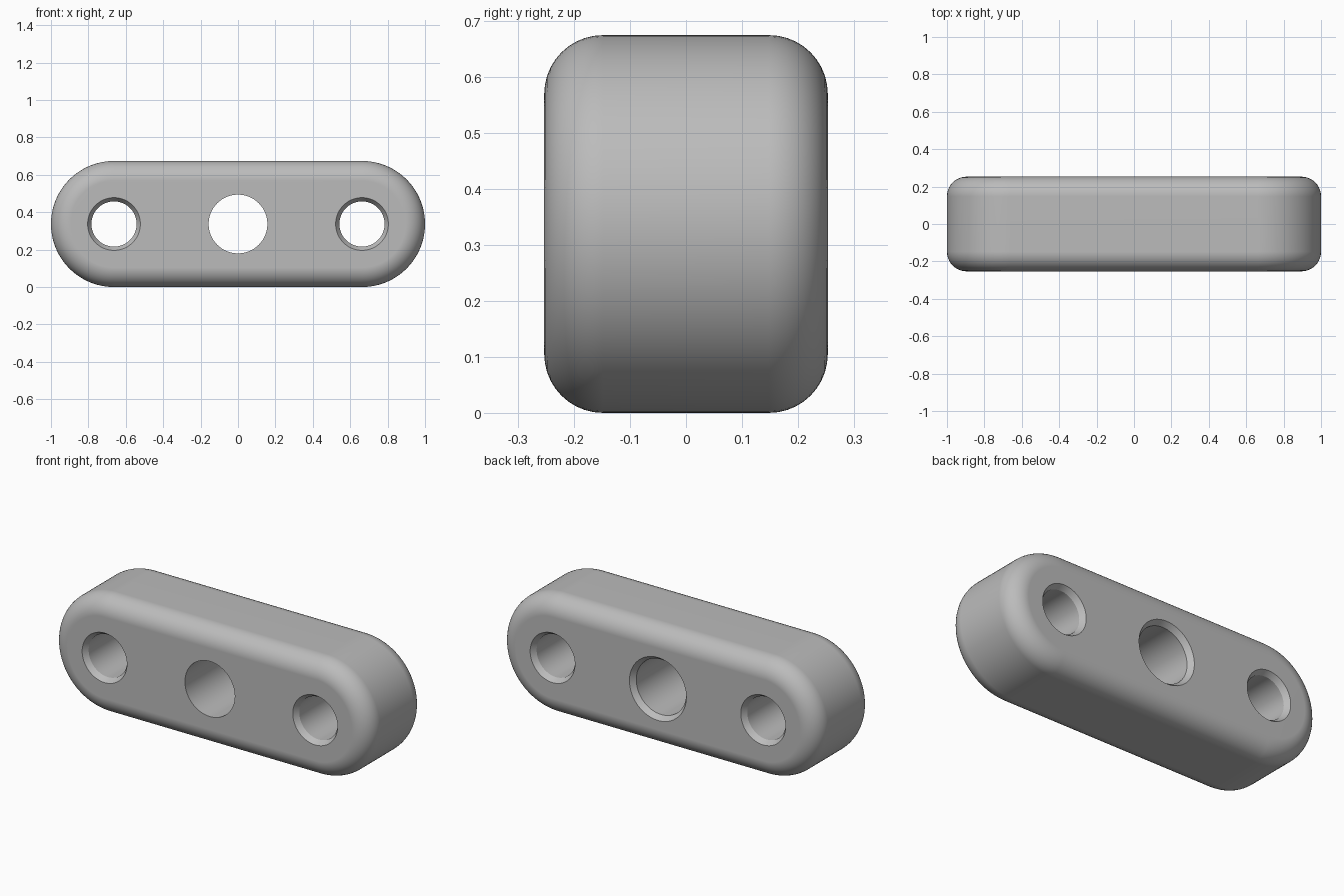
import bpy, bmesh
from math import pi, sin, cos

cube = bpy.data.objects.get("Cube")
if cube:
    bpy.data.objects.remove(cube)

R = 0.337          # end radius, also half the height
CX = 1 - R         # centre of each rounded end
D = 0.253          # half depth
FILLET = 0.105
SEG = 48           # segments per rounded end
STEPS = 10         # segments per edge fillet

grey = bpy.data.materials.new("Grey")
grey.use_nodes = True
colour = (0.5, 0.5, 0.5, 1)
grey.diffuse_color = colour
grey.node_tree.nodes["Principled BSDF"].inputs["Base Color"].default_value = colour


def slot_outline(r):
    """Outline of a slot with end radius r, in the xz plane."""
    pts = []
    for i in range(SEG + 1):
        a = -pi / 2 + pi * i / SEG
        pts.append((CX + r * cos(a), R + r * sin(a)))
    for i in range(SEG + 1):
        a = pi / 2 + pi * i / SEG
        pts.append((-CX + r * cos(a), R + r * sin(a)))
    return pts


def circle_outline(x, r, n=64):
    return [(x + r * cos(2 * pi * i / n), R + r * sin(2 * pi * i / n)) for i in range(n)]


def loft(name, sections):
    """Skin a list of (y, outline) sections and cap both ends."""
    bm = bmesh.new()
    rings = [[bm.verts.new((x, y, z)) for x, z in pts] for y, pts in sections]
    for a, b in zip(rings, rings[1:]):
        n = len(a)
        for i in range(n):
            j = (i + 1) % n
            bm.faces.new((a[i], a[j], b[j], b[i]))
    bm.faces.new(rings[0])
    bm.faces.new(rings[-1])
    bmesh.ops.recalc_face_normals(bm, faces=bm.faces)
    mesh = bpy.data.meshes.new(name)
    bm.to_mesh(mesh)
    bm.free()
    mesh.materials.append(grey)
    obj = bpy.data.objects.new(name, mesh)
    bpy.context.collection.objects.link(obj)
    return obj


# Slot-shaped block with filleted front and back rims
arc = [pi / 2 * i / STEPS for i in range(STEPS + 1)]
profile = [(-D + FILLET * (1 - sin(a)), R - FILLET * (1 - cos(a))) for a in reversed(arc)]
profile = profile[::-1] if profile[0][0] > profile[-1][0] else profile
profile += [(-y, r) for y, r in reversed(profile)]
body = loft("body", [(y, slot_outline(r)) for y, r in profile])


def bore(name, x, r, front, back, depth=0.03):
    """Cutter for a through hole; front and back are chamfer widths."""
    sections = []
    for side, c in ((-1, front), (1, back)):
        part = [(side * (D + 0.1), r + c)]
        if c:
            part += [(side * D, r + c), (side * (D - depth), r)]
        sections += part if side < 0 else part[::-1]
    return loft(name, [(y, circle_outline(x, rr)) for y, rr in sections])


# Side holes are chamfered at both rims, the middle one only at the back
cutters = [bore("left_bore", CX, 0.121, 0.02, 0.02),
           bore("right_bore", -CX, 0.121, 0.02, 0.02),
           bore("middle_bore", 0, 0.157, 0, 0.022)]

bpy.ops.object.select_all(action="DESELECT")
body.select_set(True)
bpy.context.view_layer.objects.active = body
for cutter in cutters:
    mod = body.modifiers.new("hole", "BOOLEAN")
    mod.operation = "DIFFERENCE"
    mod.solver = "EXACT"
    mod.object = cutter
    bpy.ops.object.modifier_apply(modifier=mod.name)
    bpy.data.objects.remove(cutter)

# Smooth curved surfaces while the large faces stay flat
bpy.ops.object.shade_smooth_by_angle(angle=pi / 7)
weighted = body.modifiers.new("weighted_normals", "WEIGHTED_NORMAL")
weighted.keep_sharp = True
